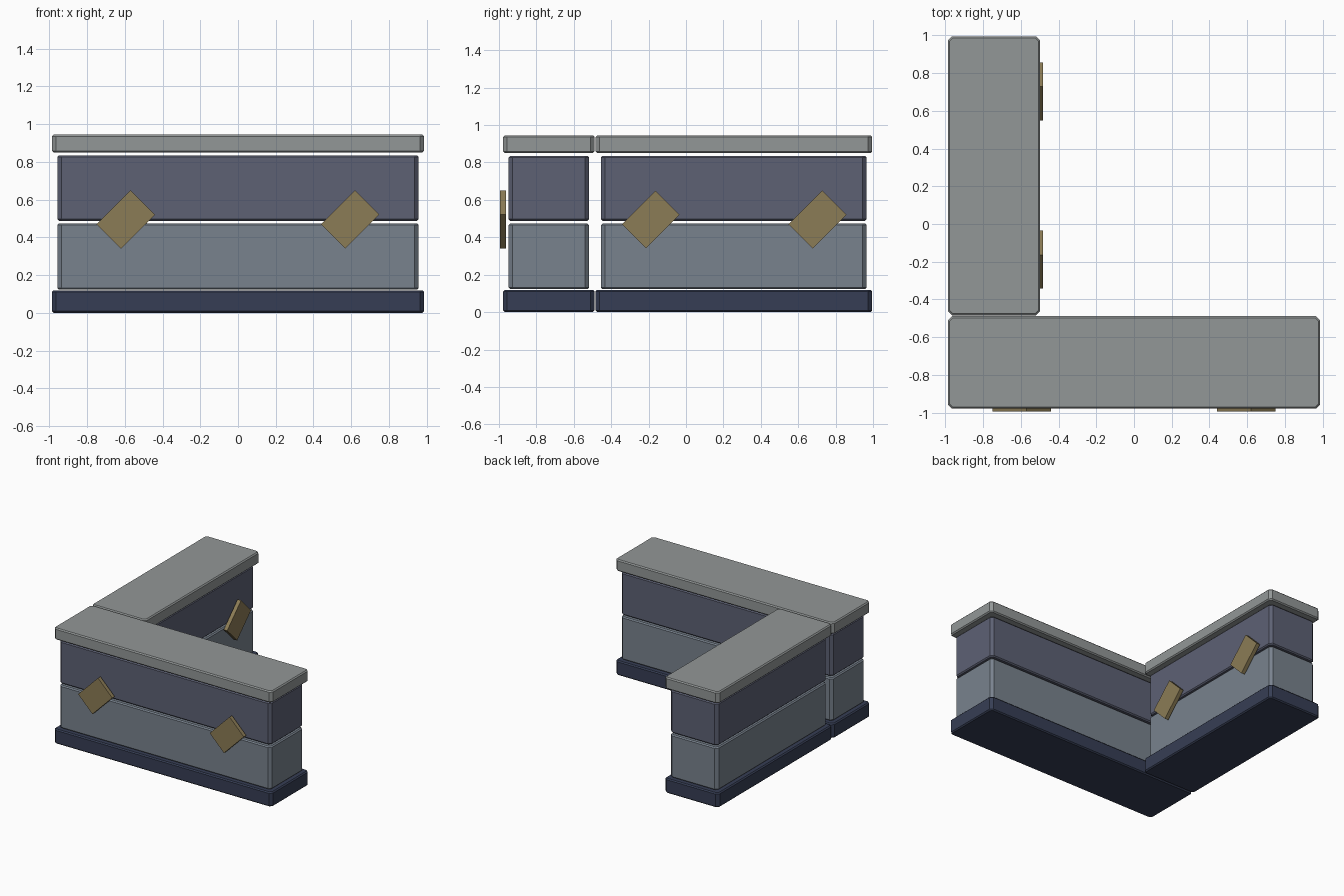
import bpy, bmesh
from math import radians
from mathutils import Matrix, Vector

if "Cube" in bpy.data.objects:
    bpy.data.objects.remove(bpy.data.objects["Cube"])


def material(name, rgb):
    m = bpy.data.materials.new(name)
    m.diffuse_color = (*rgb, 1)
    m.use_nodes = True
    m.node_tree.nodes["Principled BSDF"].inputs["Base Color"].default_value = m.diffuse_color
    return m


BASE = material("navy_stone", (0.037, 0.048, 0.09))
LOWER = material("pale_slate", (0.19, 0.225, 0.27))
UPPER = material("dark_slate", (0.11, 0.12, 0.175))
CAP = material("cap_grey", (0.29, 0.31, 0.31))
BRASS = material("brass", (0.26, 0.20, 0.092))


def finish(name, bm, mat):
    mesh = bpy.data.meshes.new(name)
    bm.to_mesh(mesh)
    bm.free()
    mesh.materials.append(mat)
    obj = bpy.data.objects.new(name, mesh)
    bpy.context.collection.objects.link(obj)
    return obj


def bevel(bm, edges, width):
    bmesh.ops.bevel(bm, geom=edges, offset=width, offset_type='OFFSET',
                    segments=1, profile=0.5, affect='EDGES')


def box(lo, hi):
    bm = bmesh.new()
    lo, hi = Vector(lo), Vector(hi)
    bmesh.ops.create_cube(bm, size=1, matrix=Matrix.Translation((lo + hi) / 2)
                          @ Matrix.Diagonal((*(hi - lo), 1)))
    return bm


def slab(name, x, y, z, mat):
    """Block with wide corner chamfers and narrow top and bottom chamfers."""
    bm = box((x[0], y[0], z[0]), (x[1], y[1], z[1]))
    bevel(bm, [e for e in bm.edges
               if abs(e.verts[0].co.z - e.verts[1].co.z) > 0.01], 0.022)
    bevel(bm, [e for e in bm.edges
               if abs(e.verts[0].co.z - e.verts[1].co.z) < 1e-5], 0.009)
    finish(name, bm, mat)


# stacked courses: name, z range, inset from the footprint, material
COURSES = [
    ("base", (0.0, 0.119), 0.0, BASE),
    ("lower_wall", (0.123, 0.474), 0.029, LOWER),
    ("upper_wall", (0.488, 0.835), 0.029, UPPER),
    ("cap", (0.85, 0.945), 0.0, CAP),
]

# two wall runs forming an L: footprint x and y ranges
RUNS = {
    "front": ((-0.987, 0.987), (-0.978, -0.489)),
    "side": ((-0.987, -0.498), (-0.484, 0.995)),
}
for run, (x, y) in RUNS.items():
    for part, z, inset, mat in COURSES:
        slab(f"{run}_{part}", (x[0] + inset, x[1] - inset),
             (y[0] + inset, y[1] - inset), z, mat)


# tilted brass plates standing just off each wall face
def plate(name, centre, turn):
    bm = box((-0.127, -0.016, -0.091), (0.127, 0.016, 0.091))
    bm.transform(Matrix.Translation(centre) @ Matrix.Rotation(turn, 4, 'Z')
                 @ Matrix.Rotation(radians(-45), 4, 'Y'))
    finish(name, bm, BRASS)


for i, s in enumerate((-1, 1), 1):
    plate(f"front_plate_{i}", (s * 0.595, -0.979, 0.495), 0)
    plate(f"side_plate_{i}", (-0.498, 0.257 + s * 0.446, 0.495), radians(90))
